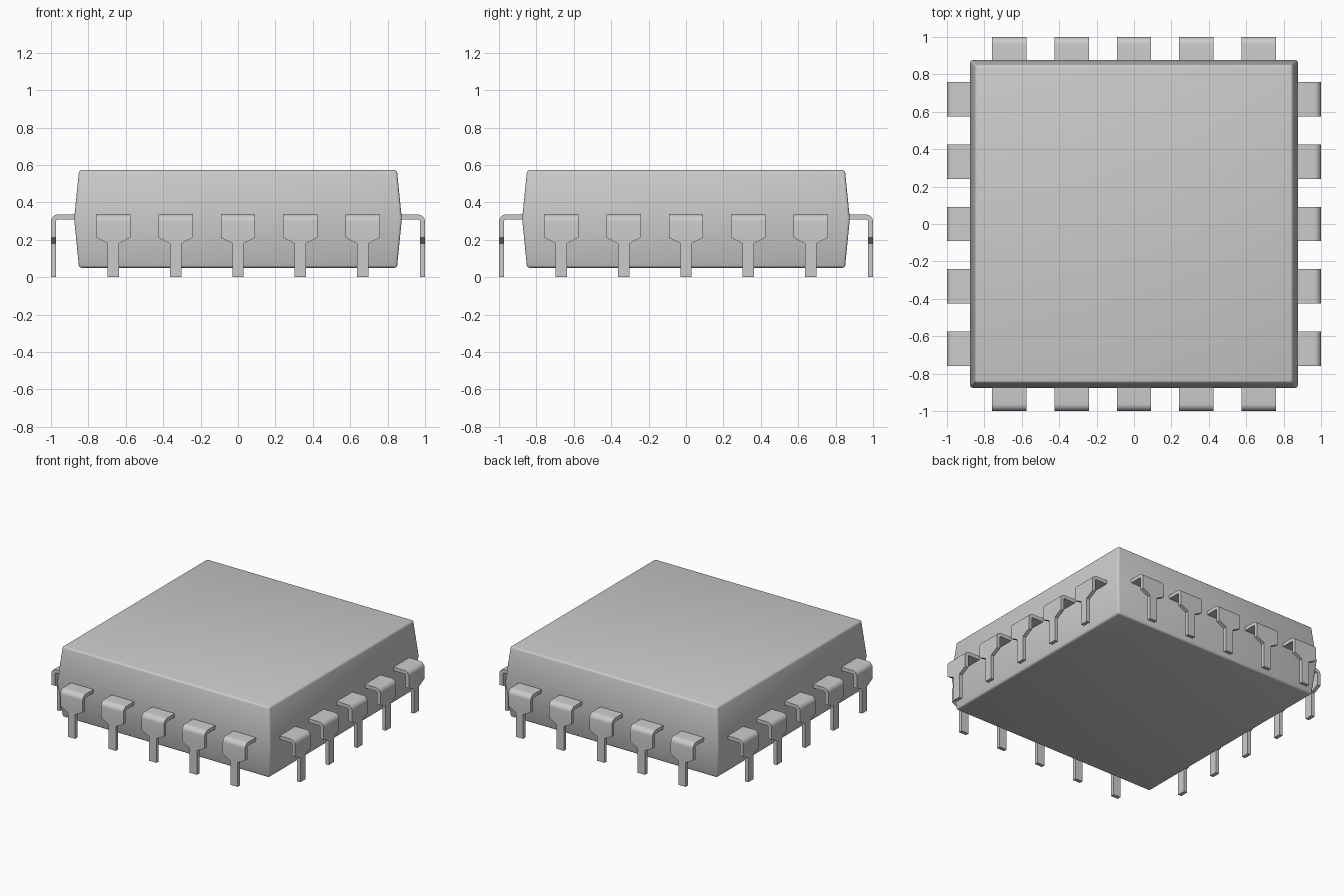
import bpy, bmesh, math

if "Cube" in bpy.data.objects:
    bpy.data.objects.remove(bpy.data.objects["Cube"])

grey = bpy.data.materials.new("light_grey")
grey.diffuse_color = (0.6, 0.6, 0.6, 1)
grey.use_nodes = True
grey.node_tree.nodes["Principled BSDF"].inputs["Base Color"].default_value = grey.diffuse_color


def make_object(name, mesh, rotation=0.0):
    ob = bpy.data.objects.new(name, mesh)
    ob.rotation_euler.z = rotation
    bpy.context.collection.objects.link(ob)
    return ob


def finish(bm, name):
    bmesh.ops.recalc_face_normals(bm, faces=bm.faces)
    mesh = bpy.data.meshes.new(name)
    bm.to_mesh(mesh)
    bm.free()
    mesh.materials.append(grey)
    return mesh


def loft(bm, rings):
    """Skin a list of four-point rings and cap both ends."""
    rings = [[bm.verts.new(p) for p in ring] for ring in rings]
    for a, b in zip(rings, rings[1:]):
        for i in range(4):
            j = (i + 1) % 4
            bm.faces.new((a[i], a[j], b[j], b[i]))
    bm.faces.new(rings[0])
    bm.faces.new(rings[-1])


# Package body: widest at the mould line, tapering to top and bottom
WAIST = 0.31
bm = bmesh.new()
loft(bm, [[(sx * h, sy * h, z) for sx, sy in ((-1, -1), (1, -1), (1, 1), (-1, 1))]
          for h, z in ((0.85, 0.05), (0.876, WAIST), (0.85, 0.573))])
soft = [e for e in bm.edges if any(abs(v.co.z - WAIST) > 0.01 for v in e.verts)]
bmesh.ops.bevel(bm, geom=soft, offset=0.014, segments=3, profile=0.5, affect='EDGES')
body = make_object("package_body", finish(bm, "package_body"))

# Lead: bent strip pointing along +x, as (outer point, inner point, half width)
WIDE, NARROW, T = 0.092, 0.03, 0.027
R_OUT, R_IN = 0.037, 0.010
CX, CZ = 1.0 - R_OUT, 0.335 - R_OUT
stations = [((0.85, 0.335), (0.85, 0.335 - T), WIDE)]
for i in range(7):
    a = math.radians(90 - 15 * i)
    c, s = math.cos(a), math.sin(a)
    stations.append(((CX + R_OUT * c, CZ + R_OUT * s),
                     (CX + R_IN * c, CZ + R_IN * s), WIDE))
for z, w in ((0.212, WIDE), (0.18, NARROW), (0.0, NARROW)):
    stations.append(((1.0, z), (1.0 - T, z), w))

# Five leads on each of the four sides
leads = []
for k in range(5):
    y = (k - 2) / 3
    bm = bmesh.new()
    loft(bm, [[(o[0], y - w, o[1]), (o[0], y + w, o[1]),
               (n[0], y + w, n[1]), (n[0], y - w, n[1])] for o, n, w in stations])
    mesh = finish(bm, "lead")
    for side, label in enumerate(("right", "back", "left", "front")):
        leads.append(make_object(f"{label}_lead_{k + 1}", mesh, side * math.pi / 2))

# Smooth the bends and rounded edges, keep the rest crisp
for ob in [body] + leads:
    ob.select_set(True)
bpy.context.view_layer.objects.active = body
bpy.ops.object.shade_smooth_by_angle(angle=math.radians(32))
